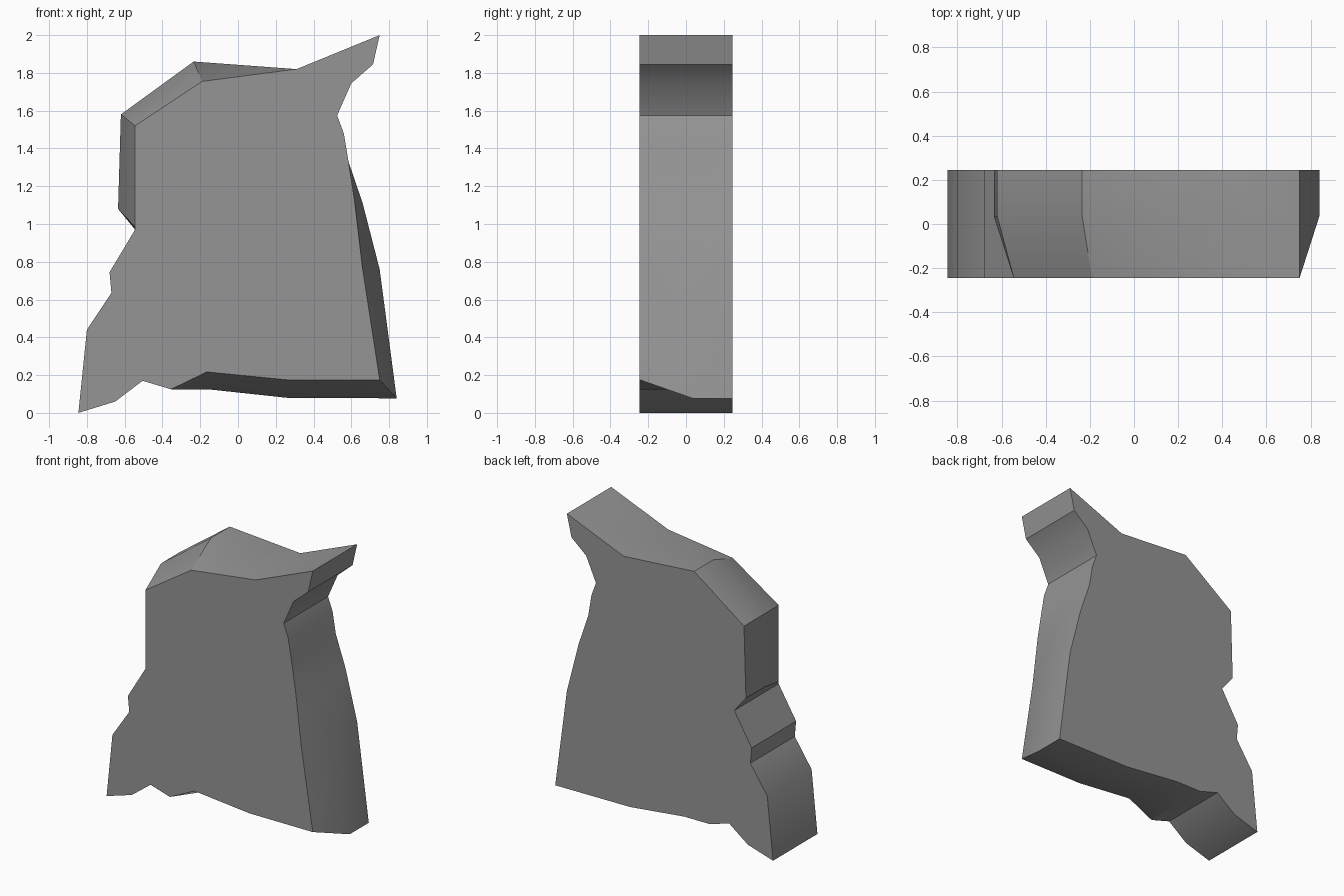
import bpy
import bmesh
import math

if "Cube" in bpy.data.objects:
    bpy.data.objects.remove(bpy.data.objects["Cube"], do_unlink=True)

HALF_DEPTH = 0.245
BEVEL_START = 0.035

# Full outline (x, z), clockwise from the lower right-hand foot.
outline = [
    (-0.845, 0), (-0.8, 0.44), (-0.67, 0.635), (-0.68, 0.745),
    (-0.545, 0.97), (-0.635, 1.08), (-0.62, 1.58), (-0.235, 1.86),
    (0.31, 1.82), (0.75, 2), (0.715, 1.845), (0.6, 1.745),
    (0.525, 1.575), (0.56, 1.48), (0.585, 1.33), (0.66, 1.11),
    (0.75, 0.76), (0.84, 0.077), (0.26, 0.08), (-0.16, 0.125),
    (-0.355, 0.125), (-0.505, 0.17), (-0.65, 0.06),
]

# Outline points pulled inward on the front face, where the rim is worn away.
worn = {
    5: (-0.545, 0.985), 6: (-0.545, 1.52), 7: (-0.19, 1.755),
    15: (0.615, 1.14), 16: (0.66, 0.76), 17: (0.75, 0.175),
    18: (0.26, 0.175), 19: (-0.165, 0.217),
}
front_outline = [worn.get(i, p) for i, p in enumerate(outline)]


def add_ring(bm, points, y):
    return [bm.verts.new((x, y, z)) for x, z in points]


def bridge(bm, a, b):
    for i in range(len(a)):
        j = (i + 1) % len(a)
        bm.faces.new((a[i], a[j], b[j], b[i]))


# Slab: straight sides at the back, sloping in toward the front.
bm = bmesh.new()
back = add_ring(bm, outline, HALF_DEPTH)
middle = add_ring(bm, outline, BEVEL_START)
front = add_ring(bm, front_outline, -HALF_DEPTH)
bridge(bm, back, middle)
bridge(bm, middle, front)
bm.faces.new(back)
bm.faces.new(front)
bmesh.ops.recalc_face_normals(bm, faces=bm.faces)
mesh = bpy.data.meshes.new("broken_slab")
bm.to_mesh(mesh)
bm.free()
slab = bpy.data.objects.new("broken_slab", mesh)
bpy.context.collection.objects.link(slab)

# Plain grey stone.
grey = bpy.data.materials.new("stone_grey")
grey.use_nodes = True
colour = (0.3, 0.3, 0.3, 1)
grey.diffuse_color = colour
for node in grey.node_tree.nodes:
    if node.type == "BSDF_PRINCIPLED":
        node.inputs["Base Color"].default_value = colour
mesh.materials.append(grey)

# Soft shading along the rim, with crisp corners.
bpy.ops.object.select_all(action="DESELECT")
slab.select_set(True)
bpy.context.view_layer.objects.active = slab
bpy.ops.object.shade_smooth_by_angle(angle=math.radians(30))
